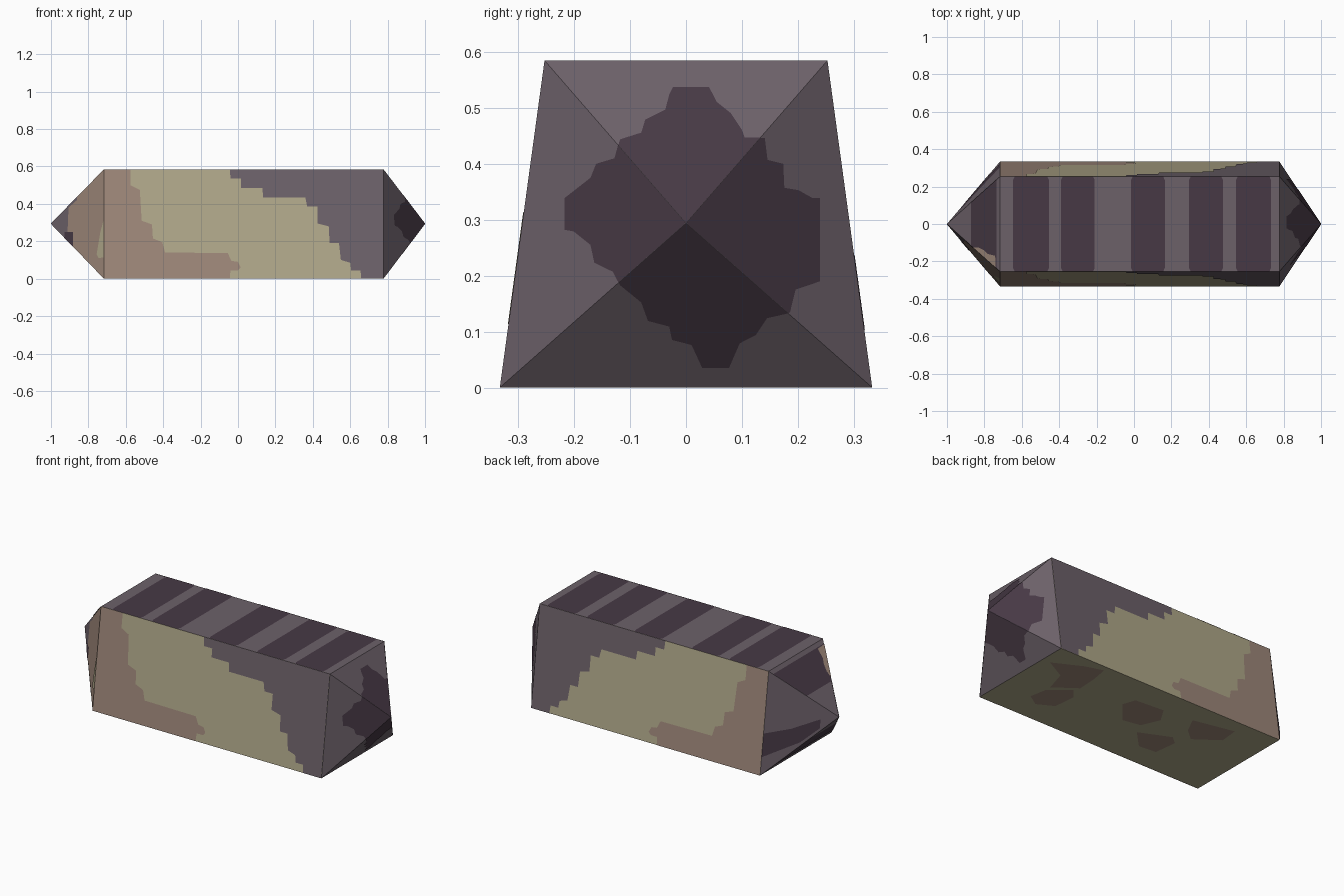
import bpy, bmesh
from mathutils import Vector

if "Cube" in bpy.data.objects:
    bpy.data.objects.remove(bpy.data.objects["Cube"])


def material(name, rgb):
    m = bpy.data.materials.new(name)
    lin = [((c / 255 + 0.055) / 1.055) ** 2.4 for c in rgb]
    m.diffuse_color = (*lin, 1)
    m.use_nodes = True
    m.node_tree.nodes["Principled BSDF"].inputs["Base Color"].default_value = m.diffuse_color
    return m


OLIVE = material("pale olive", (175, 167, 137))
BROWN = material("dusty brown", (157, 135, 121))
PURPLE = material("grey purple", (108, 97, 105))
DARK = material("dark plum", (71, 57, 69))
MATS = [OLIVE, BROWN, PURPLE, DARK]

# Bar with trapezoid section and a pyramid tip at each end
X0, X1, H = -0.717, 0.778, 0.585
SECTION = [(-0.333, 0), (0.333, 0), (0.253, H), (-0.253, H)]
L = [Vector((X0, y, z)) for y, z in SECTION]
R = [Vector((X1, y, z)) for y, z in SECTION]
TIP_L, TIP_R = Vector((-1, 0, 0.294)), Vector((1, 0, 0.294))
CENTRE = Vector((0, 0, 0.29))

SIDES = ["bottom", "back", "top", "front"]
FACETS, COLOUR = {}, {}
for i, side in enumerate(SIDES):
    j = (i + 1) % 4
    FACETS[side] = [L[i], L[j], R[j], R[i]]
    FACETS["left_" + side] = [L[i], L[j], TIP_L]
    FACETS["right_" + side] = [R[i], R[j], TIP_R]
    COLOUR[side] = PURPLE if side == "top" else OLIVE
    COLOUR["left_" + side] = BROWN if side == "front" else PURPLE
    COLOUR["right_" + side] = PURPLE


def finish(bm, name, mats):
    me = bpy.data.meshes.new(name)
    bm.to_mesh(me)
    bm.free()
    for m in mats:
        me.materials.append(m)
    ob = bpy.data.objects.new(name, me)
    bpy.context.collection.objects.link(ob)
    return ob


bm = bmesh.new()
for key, pts in FACETS.items():
    f = bm.faces.new([bm.verts.new(p) for p in pts])
    f.material_index = MATS.index(COLOUR[key])
bmesh.ops.remove_doubles(bm, verts=bm.verts, dist=1e-5)
bmesh.ops.recalc_face_normals(bm, faces=bm.faces)
finish(bm, "crystal_body", MATS)


def paint(name, facet, axis, outline, mat, lift=0.0015):
    """Project a flat outline along an axis onto a facet and trim it to the facet."""
    pts = FACETS[facet]
    mid = sum(pts, Vector()) / len(pts)
    n = (pts[1] - pts[0]).cross(pts[2] - pts[0]).normalized()
    if n.dot(mid - CENTRE) < 0:
        n = -n
    bm = bmesh.new()
    verts = []
    for a, b in outline:
        c = [a, b]
        c.insert(axis, pts[0][axis])
        p = Vector(c)
        p[axis] -= n.dot(p - pts[0]) / n[axis]
        verts.append(bm.verts.new(p))
    bm.faces.new(verts)
    for a, b in zip(pts, pts[1:] + pts[:1]):
        out = (b - a).cross(n).normalized()
        if out.dot(mid - a) > 0:
            out = -out
        bmesh.ops.bisect_plane(bm, geom=bm.verts[:] + bm.edges[:] + bm.faces[:],
                               plane_co=a, plane_no=out, clear_outer=True)
    for f in bm.faces:
        f.normal_update()
        if f.normal.dot(n) < 0:
            f.normal_flip()
    for v in bm.verts:
        v.co += n * lift
    finish(bm, name, [mat])


# Stepped patches on both long sides
purple_corner = [
    (-.045, .6), (-.04, .535), (.015, .535), (.015, .485), (.13, .485), (.135, .435),
    (.36, .435), (.37, .385), (.425, .385), (.425, .295), (.485, .28), (.49, .19),
    (.54, .19), (.55, .1), (.6, .085), (.605, .045), (.655, .045), (.66, -.01),
    (.8, -.01), (.8, .6)]
brown_corner = [
    (-.75, .6), (-.575, .6), (-.575, .5), (-.525, .475), (-.515, .31), (-.46, .29),
    (-.455, .215), (-.405, .195), (-.39, .14), (-.055, .137), (-.035, .095), (0, .09),
    (.015, .06), (0, .045), (-.04, .045), (-.045, -.01), (-.75, -.01)]
for side in ("front", "back"):
    paint(side + "_purple_patch", side, 1, purple_corner, PURPLE)
    paint(side + "_brown_patch", side, 1, brown_corner, BROWN)

# Dark stripes across the top
for a, b in ((-.647, -.455), (-.39, -.21), (-.016, .165), (.294, .476), (.545, .733)):
    c = .012
    paint("top_stripe", "top", 2,
          [(a + c, -.26), (b - c, -.26), (b, -.235), (b, .235), (b - c, .26),
           (a + c, .26), (a, .235), (a, -.235)], DARK)

# Brown blotches underneath
blotches = [
    [(.73, .184), (.562, .27), (.458, .302), (.44, .2), (.433, .078), (.561, -.015), (.6, .115)],
    [(.58, -.153), (.561, -.055), (.448, .039), (.4, -.017), (.413, -.149), (.507, -.2)],
    [(.156, .092), (.13, .168), (-.05, .182), (-.105, .092), (-.058, -.015), (.048, -.035)],
    [(-.09, -.084), (-.268, -.003), (-.317, -.044), (-.3, -.179), (-.192, -.189)],
    [(-.282, .103), (-.234, .2), (-.478, .253), (-.49, .141), (-.354, .042)]]
for o in blotches:
    paint("bottom_blotch", "bottom", 2, o, BROWN)

# Dark stepped diamond wrapped over the right tip
diamond = [
    (-.023, .537), (.041, .537), (.055, .51), (.08, .49), (.1, .46), (.105, .446),
    (.14, .446), (.145, .407), (.173, .4), (.175, .357), (.2, .353), (.225, .339),
    (.239, .339), (.239, .19), (.195, .175), (.185, .134), (.145, .125), (.125, .095),
    (.096, .08), (.077, .036), (.029, .036), (.01, .077), (-.025, .086), (-.03, .11),
    (-.068, .12), (-.08, .153), (-.118, .184), (-.13, .207), (-.163, .223),
    (-.17, .255), (-.2, .279), (-.216, .282), (-.216, .339), (-.17, .375), (-.16, .4),
    (-.127, .41), (-.118, .443), (-.08, .455), (-.073, .478), (-.037, .496), (-.03, .523)]
for side in SIDES:
    paint("right_tip_diamond", "right_" + side, 0, diamond, DARK)

# Left tip markings
paint("left_tip_top_band", "left_top", 2,
      [(-.87, -.3), (-.735, -.3), (-.735, .3), (-.87, .3)], DARK)
paint("left_tip_top_corner", "left_top", 2,
      [(-.87, -.127), (-.83, -.125), (-.8, -.14), (-.78, -.16), (-.74, -.17),
       (-.735, -.3), (-.87, -.3)], BROWN, .003)
paint("left_tip_back_band", "left_back", 1,
      [(-.71, .235), (-.82, .25), (-.93, .29), (-.93, .24), (-.86, .17), (-.71, .1)], DARK)
paint("left_tip_bottom_band", "left_bottom", 2,
      [(-.9, -.3), (-.77, -.3), (-.77, .3), (-.9, .3)], DARK)
paint("left_tip_front_point", "left_front", 1,
      [(-1.01, .1), (-1.01, .6), (-.855, .6), (-.86, .42), (-.905, .38), (-.91, .26),
       (-.92, .1)], PURPLE)
paint("left_tip_front_spot", "left_front", 1,
      [(-.925, .25), (-.88, .25), (-.88, .17), (-.93, .17)], DARK, .003)
paint("left_tip_front_olive", "left_front", 1,
      [(-.71, .34), (-.735, .25), (-.755, .13), (-.745, .11), (-.71, .115)], OLIVE)
